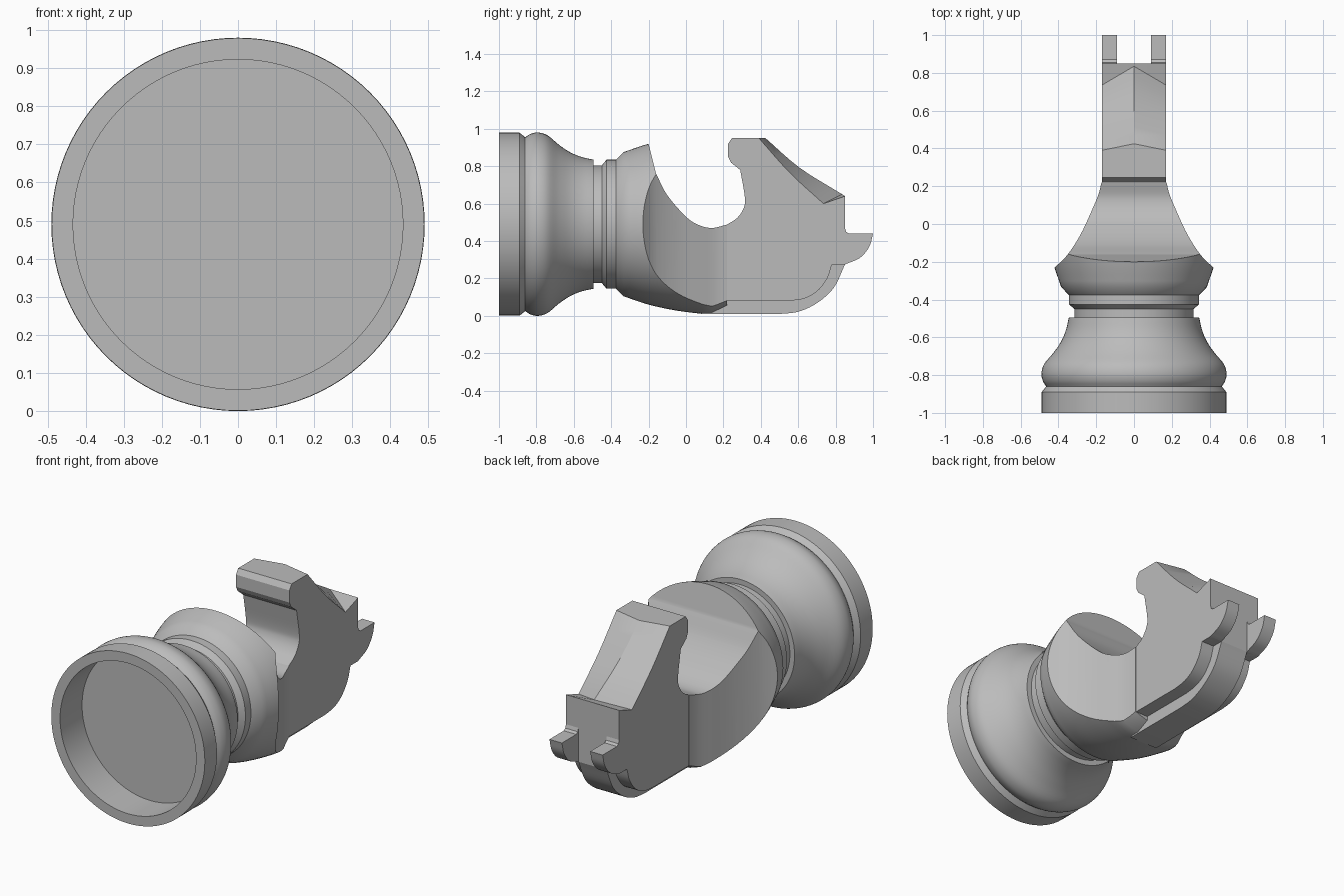
import bpy, bmesh, math
from mathutils import Vector

if "Cube" in bpy.data.objects:
    bpy.data.objects.remove(bpy.data.objects["Cube"])

grey = bpy.data.materials.new("plain_grey")
grey.use_nodes = True
grey.diffuse_color = (0.5, 0.5, 0.5, 1)
grey.node_tree.nodes["Principled BSDF"].inputs["Base Color"].default_value = (0.5, 0.5, 0.5, 1)


def smooth_path(points, steps=6):
    """Catmull-Rom curve through a few points."""
    p = [Vector(q) for q in points]
    p = [2 * p[0] - p[1]] + p + [2 * p[-1] - p[-2]]
    out = []
    for a, b, c, d in zip(p, p[1:], p[2:], p[3:]):
        for i in range(steps):
            t = i / steps
            out.append(tuple(0.5 * (2 * b + (c - a) * t + (2 * a - 5 * b + 4 * c - d) * t * t
                                    + (3 * b - a - 3 * c + d) * t ** 3)))
    return out + [tuple(points[-1])]


def make_object(name, bm):
    bmesh.ops.remove_doubles(bm, verts=bm.verts, dist=0.0001)
    bmesh.ops.recalc_face_normals(bm, faces=bm.faces)
    mesh = bpy.data.meshes.new(name)
    bm.to_mesh(mesh)
    bm.free()
    mesh.materials.append(grey)
    obj = bpy.data.objects.new(name, mesh)
    bpy.context.collection.objects.link(obj)
    return obj


def select(obj):
    bpy.ops.object.select_all(action="DESELECT")
    obj.select_set(True)
    bpy.context.view_layer.objects.active = obj


def finish(obj, angle=28):
    select(obj)
    bpy.ops.object.shade_smooth_by_angle(angle=math.radians(angle))


def loft(name, sections):
    """Skin matching closed sections and cap both ends."""
    bm = bmesh.new()
    rings = [[bm.verts.new(p) for p in s] for s in sections]
    n = len(rings[0])
    for r, s in zip(rings, rings[1:]):
        for i in range(n):
            j = (i + 1) % n
            bm.faces.new((r[i], r[j], s[j], s[i]))
    bm.faces.new(rings[0])
    bm.faces.new(rings[-1])
    return make_object(name, bm)


def side_plate(name, outline, x0, x1):
    return loft(name, [[(x, y, z) for y, z in outline] for x in (x0, x1)])


def cut(obj, cutter):
    select(obj)
    mod = obj.modifiers.new("cut", "BOOLEAN")
    mod.operation = "DIFFERENCE"
    mod.solver = "EXACT"
    mod.object = cutter
    bpy.ops.object.modifier_apply(modifier=mod.name)
    bpy.data.objects.remove(cutter)


# Turned body, radius along y, including the hollow base
AXIS = 0.49
bulge = smooth_path([(-0.86, 0.465), (-0.83, 0.483), (-0.79, 0.49), (-0.74, 0.475), (-0.68, 0.425),
                     (-0.62, 0.385), (-0.56, 0.36), (-0.495, 0.345)], 4)
chest = smooth_path([(-0.335, 0.385), (-0.2, 0.43), (-0.05, 0.462), (0.09, 0.48)], 4)
profile = ([(-0.8, 0), (-0.8, 0.433), (-1, 0.433), (-1, 0.489), (-0.89, 0.489)] + bulge
           + [(-0.495, 0.315), (-0.45, 0.315), (-0.425, 0.345), (-0.375, 0.345)]
           + chest + [(0.14, 0.48), (0.22, 0.443), (0.22, 0)])
SEGMENTS = 96
bm = bmesh.new()
rings = []
for y, r in profile:
    ring = []
    for i in range(SEGMENTS):
        a = 2 * math.pi * i / SEGMENTS
        ring.append(bm.verts.new((r * math.cos(a), y, AXIS + r * math.sin(a))))
    rings.append(ring)
for r, s in zip(rings, rings[1:]):
    for i in range(SEGMENTS):
        j = (i + 1) % SEGMENTS
        bm.faces.new((r[i], r[j], s[j], s[i]))
bmesh.ops.remove_doubles(bm, verts=bm.verts, dist=0.0001)
body = make_object("turned_body", bm)

# Concave cuts that narrow both flanks of the neck
flank = smooth_path([(0.5, -0.295), (0.42, -0.23), (0.35, -0.16), (0.28, -0.05),
                     (0.22, 0.08), (0.187, 0.16), (0.17, 0.23)])
flank += [(0.17, 0.5), (0.9, 0.5), (0.9, -0.295)]
for side in (-1, 1):
    cut(body, loft("flank_cutter", [[(side * x, y, z) for x, y in flank] for z in (-0.2, 1.2)]))

# Throat scoop
throat = smooth_path([(-0.16, 0.76), (-0.1, 0.645), (0, 0.53), (0.07, 0.485), (0.14, 0.47), (0.22, 0.488)])
scoop = [(0.35, 0.6), (0.35, 1.2), (-0.27, 1.2), (-0.2, 0.92)] + throat
cut(body, side_plate("throat_cutter", scoop, -0.7, 0.7))
finish(body)

# Head: flat cheeks with a ridged nose line down the middle
HALF = 0.17
jaw = smooth_path([(0.22, 0.488), (0.275, 0.525), (0.31, 0.58), (0.314, 0.64), (0.29, 0.78)])
lip = [(0.24, 0.82), (0.225, 0.85), (0.225, 0.92), (0.245, 0.95)]
nose_side = smooth_path([(0.39, 0.95), (0.555, 0.765), (0.735, 0.6)], 4)
nose_ridge = smooth_path([(0.425, 0.95), (0.61, 0.79), (0.835, 0.65)], 4)
back = [(0.85, 0.64), (0.85, 0.275), (0.78, 0.275)]
nape = smooth_path([(0.78, 0.275), (0.755, 0.2), (0.7, 0.13), (0.63, 0.092), (0.55, 0.08)], 4)[1:]


def head_section(x, nose):
    return [(x, y, z) for y, z in jaw + lip + nose + back + nape + [(0.22, 0.08)]]


finish(loft("head", [head_section(-HALF, nose_side), head_section(0, nose_ridge),
                     head_section(HALF, nose_side)]), 24)

# Raised mane strip along the underside
mane_curve = smooth_path([(0.5, 0.01), (0.6, 0.022), (0.7, 0.068), (0.79, 0.15), (0.85, 0.275)], 5)
mane = [(0.7, 0.3), (0.6, 0.2), (0.2, 0.2), (0.08, 0.01)] + mane_curve
finish(side_plate("mane_strip", mane, -0.09, 0.09))

# Pair of ears at the back of the head
ear_curve = smooth_path([(1, 0.44), (0.98, 0.37), (0.93, 0.31), (0.85, 0.275)], 5)
ear = [(0.8, 0.275), (0.8, 0.47), (0.85, 0.47), (0.856, 0.45), (0.87, 0.44)] + ear_curve
for side, name in ((1, "left_ear"), (-1, "right_ear")):
    finish(side_plate(name, ear, side * 0.09, side * (HALF - 0.0005)))
